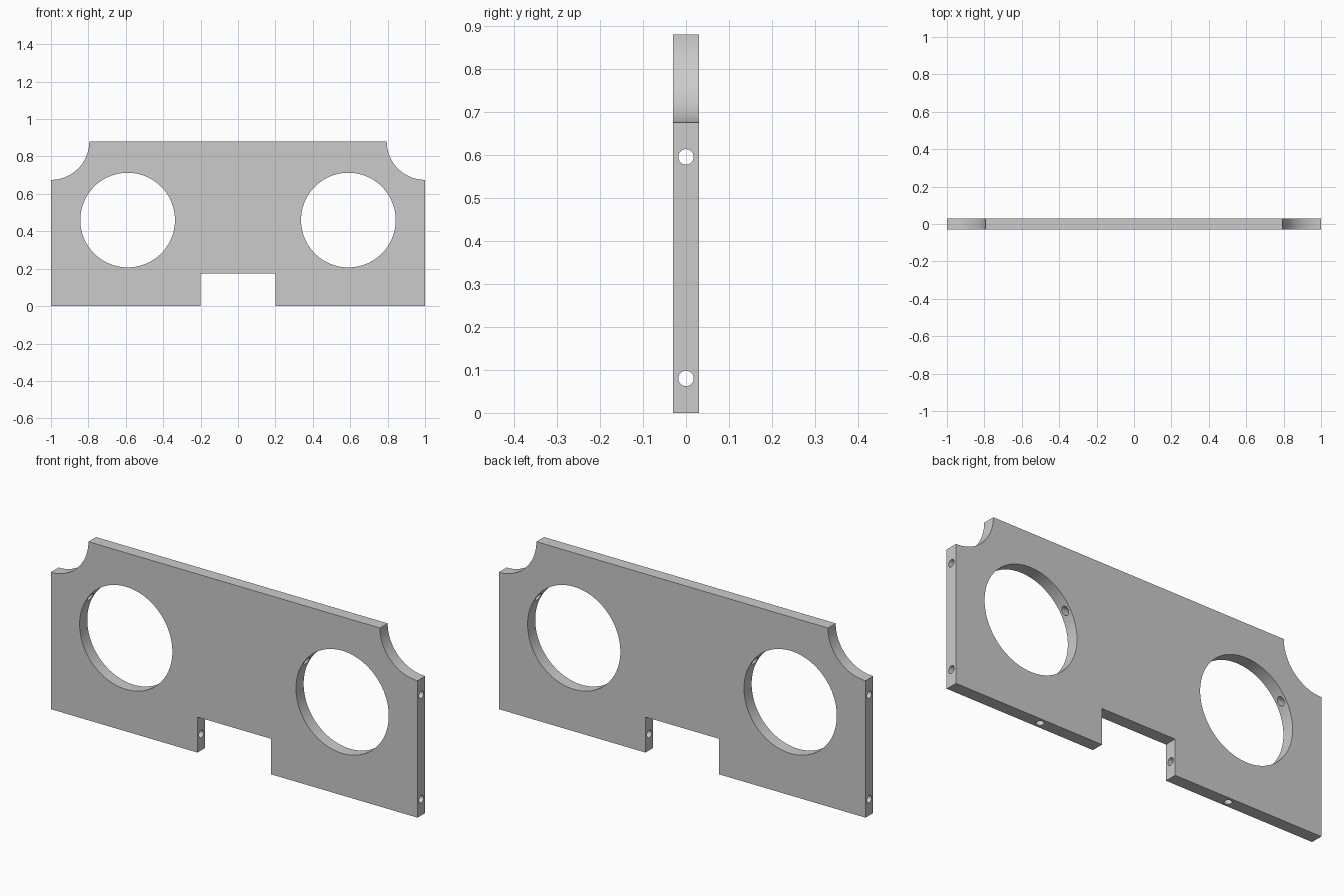
import bpy, bmesh
from math import pi, sin, cos

if "Cube" in bpy.data.objects:
    bpy.data.objects.remove(bpy.data.objects["Cube"])

H, T = 0.88, 0.06            # plate height, thickness
R_CORNER, R_BIG, R_PIN = 0.205, 0.253, 0.018

# Plate outline: right half, from notch centre to top, then mirrored
half = [(0.2, 0.175), (0.2, 0), (1, 0)]
for i in range(25):
    a = pi / 2 * i / 24
    half.append((1 - R_CORNER * sin(a), H - R_CORNER * cos(a)))
outline = half + [(-x, z) for x, z in reversed(half)]

# Extruded plate
bm = bmesh.new()
face = bm.faces.new([bm.verts.new((x, -T / 2, z)) for x, z in outline])
ext = bmesh.ops.extrude_face_region(bm, geom=[face])
bmesh.ops.translate(bm, vec=(0, T, 0),
                    verts=[v for v in ext["geom"] if isinstance(v, bmesh.types.BMVert)])
bmesh.ops.recalc_face_normals(bm, faces=bm.faces)
mesh = bpy.data.meshes.new("end_plate")
bm.to_mesh(mesh)
bm.free()
plate = bpy.data.objects.new("end_plate", mesh)
bpy.context.collection.objects.link(plate)


def drill(radius, length, loc, rot, sides):
    """Cut a round hole into the plate."""
    bpy.ops.mesh.primitive_cylinder_add(vertices=sides, radius=radius, depth=length,
                                        location=loc, rotation=rot)
    cutter = bpy.context.object
    cutter.hide_render = True
    mod = plate.modifiers.new("hole", "BOOLEAN")
    mod.operation, mod.solver, mod.object = "DIFFERENCE", "EXACT", cutter
    bpy.ops.object.select_all(action="DESELECT")
    plate.select_set(True)
    bpy.context.view_layer.objects.active = plate
    bpy.ops.object.modifier_apply(modifier=mod.name)
    bpy.data.objects.remove(cutter, do_unlink=True)


# Large round openings
for s in (-1, 1):
    drill(R_BIG, 0.3, (s * 0.59, 0, 0.46), (pi / 2, 0, 0), 96)
# Pin holes running lengthwise from the side edges
for z in (0.08, 0.595):
    drill(R_PIN, 2.4, (0, 0, z), (0, pi / 2, 0), 24)
# Blind pin holes in the bottom edge
for s in (-1, 1):
    drill(R_PIN - 0.0005, 0.2, (s * 0.515, 0, 0), (0, 0, 0.1), 24)

bpy.ops.object.shade_smooth_by_angle(angle=pi / 6)
